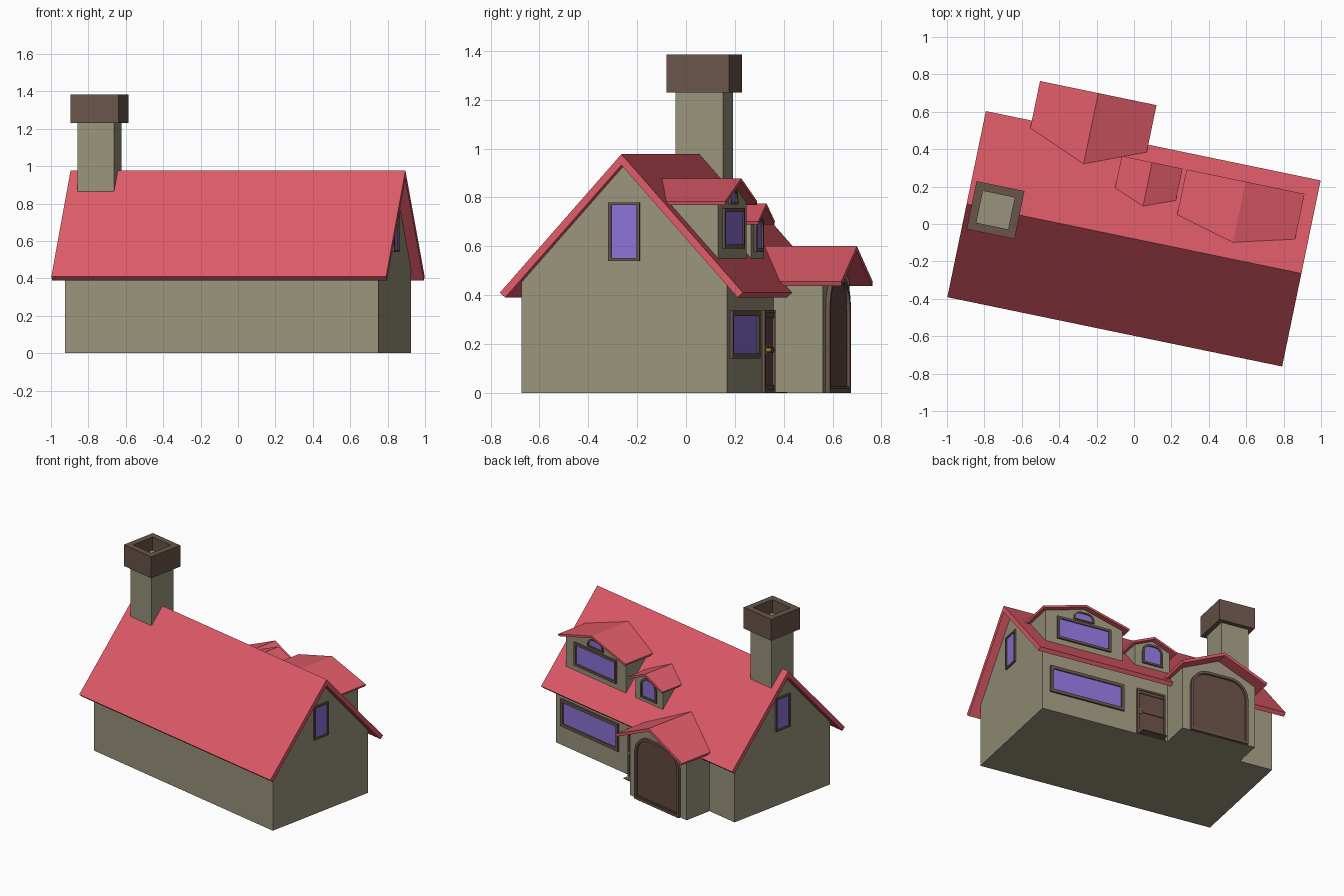
import bpy, bmesh, math
from mathutils import Matrix, Vector

if "Cube" in bpy.data.objects:
    bpy.data.objects.remove(bpy.data.objects["Cube"])

# The whole house sits turned about z
ROOT = Matrix.Translation((0, -0.079, 0)) @ Matrix.Rotation(math.radians(-11.7), 4, 'Z')


def material(name, rgb):
    m = bpy.data.materials.new(name)
    m.diffuse_color = (*rgb, 1)
    m.use_nodes = True
    m.node_tree.nodes["Principled BSDF"].inputs["Base Color"].default_value = m.diffuse_color
    return m


RED = material("roof_red", (0.74, 0.105, 0.14))
WALL = material("wall_beige", (0.32, 0.295, 0.20))
BROWN = material("trim_brown", (0.14, 0.09, 0.07))
DOOR = material("door_brown", (0.125, 0.07, 0.055))
GLASS = material("glass_violet", (0.26, 0.17, 0.68))
BRASS = material("brass", (0.6, 0.45, 0.05))

# Facing frames: columns are right, up, outward normal
AXES = {"back": ((-1, 0, 0), (0, 0, 1), (0, 1, 0)),
        "right": ((0, 1, 0), (0, 0, 1), (1, 0, 0)),
        "left": ((0, -1, 0), (0, 0, 1), (-1, 0, 0)),
        "up": ((1, 0, 0), (0, 1, 0), (0, 0, 1))}


def prism(name, outline, facing, at, n0, n1, mat, frame=0, recess=0, inner=None):
    """Extrude an outline from n0 to n1; optionally sink a framed pane in its front."""
    bm = bmesh.new()
    face = bm.faces.new([bm.verts.new((u, v, n0)) for u, v in outline])
    ext = bmesh.ops.extrude_face_region(bm, geom=[face], use_keep_orig=True)
    verts = [g for g in ext["geom"] if isinstance(g, bmesh.types.BMVert)]
    bmesh.ops.translate(bm, verts=verts, vec=(0, 0, n1 - n0))
    bmesh.ops.recalc_face_normals(bm, faces=bm.faces)
    if frame:
        bm.normal_update()
        front = max(bm.faces, key=lambda f: f.normal.z)
        bmesh.ops.inset_individual(bm, faces=[front], thickness=frame, use_even_offset=True)
        pane = bmesh.ops.extrude_discrete_faces(bm, faces=[front])["faces"][0]
        bmesh.ops.translate(bm, verts=pane.verts, vec=(0, 0, -recess))
        pane.material_index = 1
        bmesh.ops.recalc_face_normals(bm, faces=bm.faces)
    m = Matrix([Vector(a) for a in AXES[facing]]).transposed().to_4x4()
    bm.transform(ROOT @ Matrix.Translation(at) @ m)
    mesh = bpy.data.meshes.new(name)
    bm.to_mesh(mesh)
    bm.free()
    mesh.materials.append(mat)
    if inner:
        mesh.materials.append(inner)
    ob = bpy.data.objects.new(name, mesh)
    bpy.context.collection.objects.link(ob)
    return ob


def rect(hw, z0, z1):
    return [(-hw, z0), (hw, z0), (hw, z1), (-hw, z1)]


def arch(hw, z0, z1, r, n=6):
    """Rectangle with rounded upper corners."""
    arc = [(hw - r + r * math.cos(t), z1 - r + r * math.sin(t))
           for t in (i * math.pi / 2 / n for i in range(n + 1))]
    left = [(-u, v) for u, v in reversed(arc)]
    if abs(hw - r) < 1e-6:
        left = left[1:]
    return [(-hw, z0), (hw, z0)] + arc + left


def gabled(name, facing, at, half, ridge, eave, t, r0, r1, wall, base, w0, w1):
    """Chevron roof slab plus the pentagonal wall block below it."""
    slope = math.atan2(ridge - eave, half)
    s, c = math.sin(slope), math.cos(slope)
    under = ridge - t / c
    chevron = [(-half, eave), (0, ridge), (half, eave),
               (half - t * s, eave - t * c), (0, under), (-half + t * s, eave - t * c)]
    prism(name + "_roof", chevron, facing, at, r0, r1, RED)
    top = under + 0.003
    side = top - wall * s / c
    prism(name + "_walls", [(-wall, base), (wall, base), (wall, side), (0, top), (-wall, side)],
          facing, at, w0, w1, WALL)


# Main house, porch wing and two dormers
gabled("house", "right", (0, 0, 0), 0.508, 0.977, 0.41, 0.03, -0.914, 0.914,
       0.43, 0, -0.855, 0.855)
gabled("porch", "back", (-0.345, 0, 0), 0.318, 0.6, 0.455, 0.02, 0.336, 0.724,
       0.27, 0, 0.36, 0.637)
gabled("large_dormer", "back", (0.522, 0, 0), 0.322, 0.878, 0.784, 0.015, 0.087, 0.42,
       0.287, 0.52, 0.12, 0.382)
gabled("small_dormer", "back", (0.012, 0, 0), 0.166, 0.775, 0.702, 0.015, 0.18, 0.42,
       0.13, 0.52, 0.2, 0.382)

# Chimney with hollow cap
CH = (-0.756, 0, 0)
prism("chimney_shaft", rect(0.1, -0.1, 0.1), "up", CH, 0.8, 1.25, WALL)
prism("chimney_cap", rect(0.131, -0.131, 0.131), "up", CH, 1.23, 1.384, BROWN, 0.044, 0.095, WALL)

# Gable windows
for side in ("left", "right"):
    prism(side + "_gable_window", rect(0.065, 0.54, 0.78), side, (0, 0, 0),
          0.85, 0.867, BROWN, 0.012, 0.008, GLASS)

# Windows on the back
prism("back_window", rect(0.275, 0.14, 0.337), "back", (0.525, 0, 0),
      0.425, 0.443, BROWN, 0.022, 0.009, GLASS)
prism("large_dormer_window", rect(0.2, 0.59, 0.757), "back", (0.522, 0, 0),
      0.377, 0.394, BROWN, 0.017, 0.008, GLASS)
prism("large_dormer_vent", arch(0.075, 0.77, 0.835, 0.05, 4), "back", (0.522, 0, 0),
      0.377, 0.392, BROWN, 0.01, 0.007, GLASS)
prism("small_dormer_window", arch(0.075, 0.577, 0.728, 0.06), "back", (0.012, 0, 0),
      0.377, 0.394, BROWN, 0.014, 0.008, GLASS)

# Arched porch door with bottom rail
prism("porch_door", arch(0.212, 0, 0.468, 0.13, 8), "back", (-0.345, 0, 0),
      0.63, 0.655, BROWN, 0.018, 0.014, DOOR)
prism("porch_door_rail", rect(0.194, 0.015, 0.028), "back", (-0.345, 0, 0), 0.635, 0.648, DOOR)

# Entrance door: frame, rails, handle, mat
D = (0.05, 0, 0)
prism("entrance_door", rect(0.105, 0, 0.34), "back", D, 0.425, 0.444, BROWN, 0.013, 0.01, DOOR)
for z in (0.013, 0.165, 0.307):
    prism("entrance_door_rail", rect(0.092, z, z + 0.02), "back", D, 0.43, 0.439, DOOR)
prism("door_handle_plate", rect(0.008, 0.155, 0.195), "back", (0.128, 0, 0), 0.43, 0.444, BRASS)
knob = [(0.009 * math.cos(i * math.pi / 4), 0.175 + 0.009 * math.sin(i * math.pi / 4))
        for i in range(8)]
prism("door_knob", knob, "back", (0.128, 0, 0), 0.43, 0.463, BRASS)
prism("door_mat", rect(0.09, 0.43, 0.495), "up", D, 0, 0.004, BROWN)
